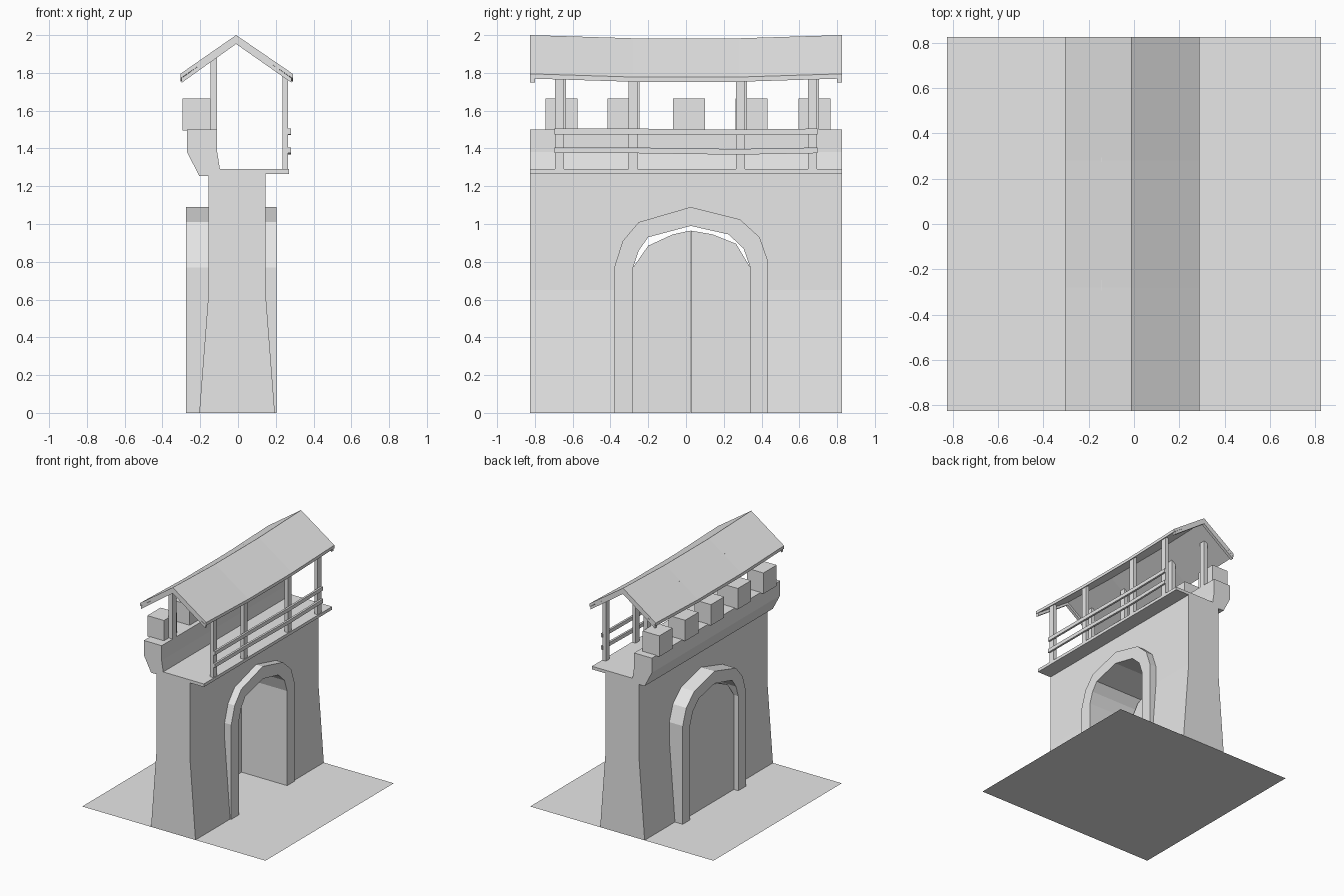
import bpy
import bmesh

cube = bpy.data.objects.get("Cube")
if cube:
    bpy.data.objects.remove(cube, do_unlink=True)

stone = bpy.data.materials.new("plain_grey")
stone.use_nodes = True
GREY = (0.8, 0.8, 0.8, 1)
stone.diffuse_color = GREY
stone.node_tree.nodes["Principled BSDF"].inputs["Base Color"].default_value = GREY

HALF = 0.825


def loft(name, sections):
    """Join matching cross-sections into a closed solid."""
    bm = bmesh.new()
    rings = [[bm.verts.new(p) for p in s] for s in sections]
    n = len(rings[0])
    for a, b in zip(rings, rings[1:]):
        for i in range(n):
            j = (i + 1) % n
            bm.faces.new((a[i], a[j], b[j], b[i]))
    bm.faces.new(rings[0])
    bm.faces.new(rings[-1])
    bmesh.ops.recalc_face_normals(bm, faces=bm.faces)
    mesh = bpy.data.meshes.new(name)
    bm.to_mesh(mesh)
    bm.free()
    mesh.materials.append(stone)
    obj = bpy.data.objects.new(name, mesh)
    bpy.context.collection.objects.link(obj)
    return obj


def along_y(name, xz, stations):
    """Sweep an x-z profile along y; each station is (y, height shift)."""
    return loft(name, [[(x, y, z + dz) for x, z in xz] for y, dz in stations])


def along_x(name, yz, x0, x1):
    return loft(name, [[(x, y, z) for y, z in yz] for x in (x0, x1)])


def box(name, x0, x1, y0, y1, z0, z1):
    return along_y(name, [(x0, z0), (x1, z0), (x1, z1), (x0, z1)], [(y0, 0), (y1, 0)])


FULL = [(-HALF, 0), (HALF, 0)]

# Ground sheet
bpy.ops.mesh.primitive_plane_add(size=2 * HALF)
ground = bpy.context.object
ground.name = "ground_sheet"
ground.data.materials.append(stone)

# Wall with flared foot
wall = along_y("wall", [(-0.205, 0), (0.195, 0), (0.145, 0.65), (0.145, 1.27),
                        (-0.155, 1.27), (-0.155, 0.65)], FULL)

# Gate arch
outer = [(-0.38, 0), (-0.38, 0.77), (-0.335, 0.91), (-0.25, 1.01), (0.025, 1.09),
         (0.285, 1.025), (0.39, 0.93), (0.435, 0.8), (0.435, 0)]
inner = [(-0.28, 0), (-0.28, 0.77), (-0.25, 0.86), (-0.2, 0.93), (0.025, 0.99),
         (0.225, 0.945), (0.305, 0.87), (0.34, 0.77), (0.34, 0)]
along_x("gate_arch", outer + inner[::-1], -0.275, 0.205)

# Passage cut through the wall, hidden inside the arch ring
middle = [((a + c) / 2, (b + d) / 2 if b else -0.1) for (a, b), (c, d) in zip(outer, inner)]
cutter = along_x("passage_cutter", middle, -0.5, 0.5)
cutter.hide_render = True
cutter.hide_viewport = True
cut = wall.modifiers.new("passage", "BOOLEAN")
cut.operation = "DIFFERENCE"
cut.solver = "EXACT"
cut.object = cutter

# Two door leaves
right_leaf = [(-0.28, 0), (-0.28, 0.77), (-0.2, 0.885), (-0.07, 0.945), (0.024, 0.965), (0.024, 0)]
left_leaf = [(0.026, 0), (0.026, 0.965), (0.14, 0.945), (0.265, 0.895), (0.34, 0.77), (0.34, 0)]
along_x("door_leaf_right", right_leaf, -0.235, -0.205)
along_x("door_leaf_left", left_leaf, -0.235, -0.205)

# Walkway deck and overhanging parapet
box("deck", -0.15, 0.27, -HALF, HALF, 1.265, 1.29)
along_y("parapet", [(-0.205, 1.255), (-0.15, 1.255), (-0.095, 1.285), (-0.11, 1.38),
                    (-0.11, 1.5), (-0.27, 1.5), (-0.27, 1.38)], FULL)

# Merlons
for i, y in enumerate((-0.66, -0.33, 0.015, 0.347, 0.68)):
    box(f"merlon_{i + 1}", -0.295, -0.145, y - 0.085, y + 0.085, 1.495, 1.665)

# Roof posts on the deck and on the parapet
for i, y in enumerate((-0.67, -0.28, 0.288, 0.67)):
    box(f"deck_post_{i + 1}", 0.235, 0.265, y - 0.024, y + 0.024, 1.285, 1.79)
    box(f"parapet_post_{i + 1}", -0.145, -0.11, y - 0.014, y + 0.034, 1.49, 1.89)

# Handrails with a slight warp
for name, z, warp in (("upper_rail", 1.475, -0.005), ("lower_rail", 1.375, -0.008)):
    along_y(name, [(0.263, z), (0.28, z), (0.28, z + 0.03), (0.263, z + 0.03)],
            [(-0.695, 0), (-0.28, 0), (0.27, warp), (0.695, 0)])


# Sagging gable roof with rafters at both ends
def gable(top, thick, left, right):
    ridge = (-0.01, 2.0 - top)
    eave = 1.795 - top
    upper = [(left, eave), ridge, (right, eave)]
    return upper + [(x, z - thick) for x, z in reversed(upper)]


along_y("roof", gable(0, 0.025, -0.305, 0.29),
        [(-HALF, 0), (-0.28, -0.017), (0.28, -0.017), (HALF, 0)])
for name, y in (("front_rafter", -HALF), ("back_rafter", HALF - 0.025)):
    along_y(name, gable(0.022, 0.025, -0.298, 0.283), [(y, 0), (y + 0.025, 0)])
